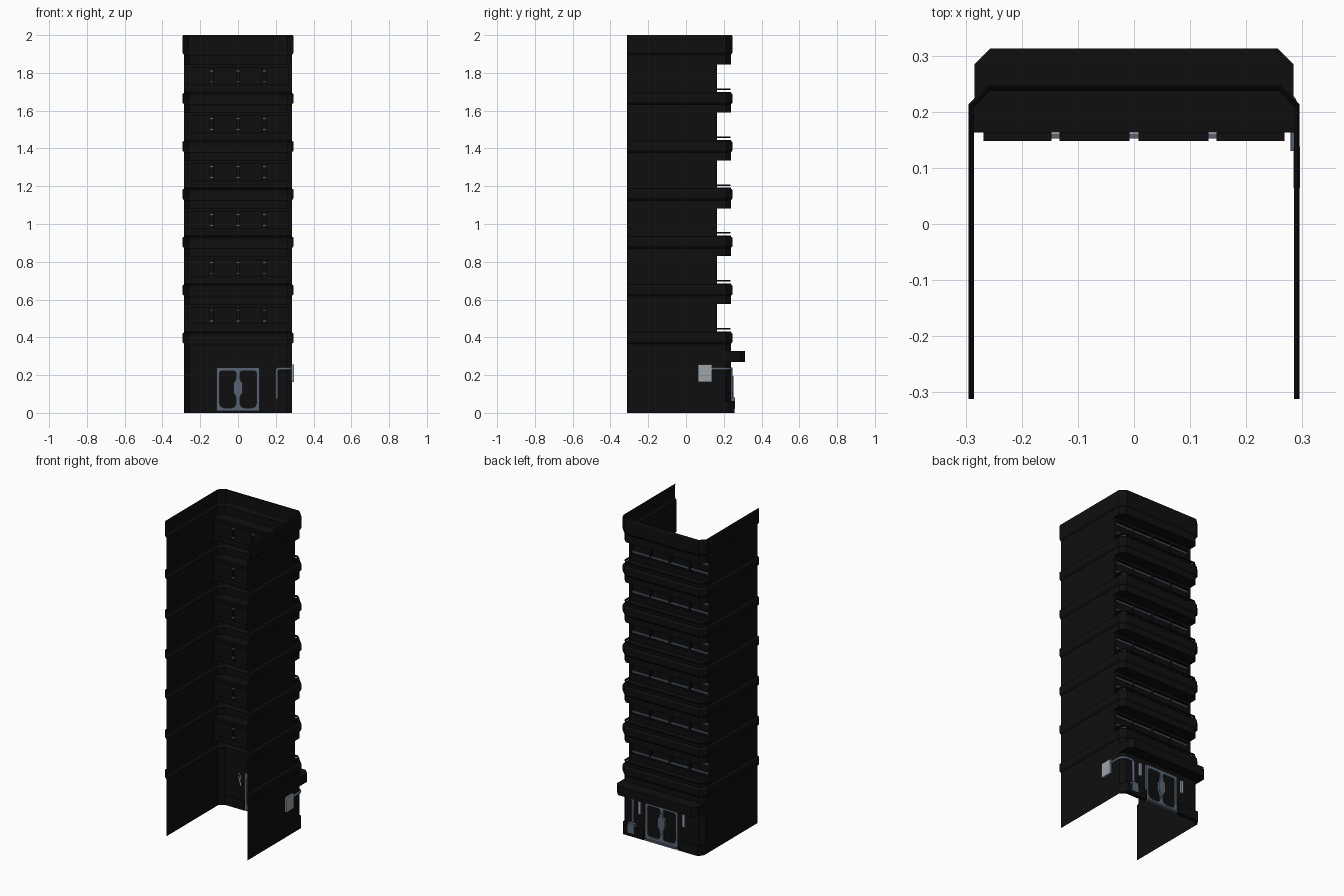
import bpy, bmesh, math

if "Cube" in bpy.data.objects:
    bpy.data.objects.remove(bpy.data.objects["Cube"])

def material(name, col):
    m = bpy.data.materials.new(name)
    m.diffuse_color = (*col, 1)
    m.use_nodes = True
    m.node_tree.nodes["Principled BSDF"].inputs["Base Color"].default_value = m.diffuse_color
    return m

BLACK = material("near_black", (0.0045, 0.0045, 0.0045))
SLATE = material("slate_metal", (0.10, 0.13, 0.175))
GREY = material("light_grey", (0.34, 0.37, 0.40))

W, YB, YF, YR, CH = 0.285, -0.312, 0.237, 0.163, 0.028
STEP, FLOORS = 0.2535, 6

def finish(name, bm, mat):
    me = bpy.data.meshes.new(name)
    bm.to_mesh(me)
    bm.free()
    me.materials.append(mat)
    ob = bpy.data.objects.new(name, me)
    bpy.context.collection.objects.link(ob)
    return ob

def add_box(bm, x0, x1, y0, y1, z0, z1):
    r = bmesh.ops.create_cube(bm, size=1)
    for v in r["verts"]:
        v.co = ((x0 + x1) / 2 + v.co.x * (x1 - x0),
                (y0 + y1) / 2 + v.co.y * (y1 - y0),
                (z0 + z1) / 2 + v.co.z * (z1 - z0))

def boxes(name, mat, *dims):
    bm = bmesh.new()
    for d in dims:
        add_box(bm, *d)
    return finish(name, bm, mat)

def prism(name, pts, z0, z1, mat):
    bm = bmesh.new()
    f = bm.faces.new([bm.verts.new((x, y, z0)) for x, y in pts])
    r = bmesh.ops.extrude_face_region(bm, geom=[f])
    for g in r["geom"]:
        if isinstance(g, bmesh.types.BMVert):
            g.co.z = z1
    bmesh.ops.recalc_face_normals(bm, faces=bm.faces[:])
    return finish(name, bm, mat)

def front_path(o):
    # open plan with chamfered facade corners, pushed out by o
    half = [(W + o, YB), (W + o, YF - CH + o * .4), (W - CH + o * .4, YF + o)]
    return half + [(-x, y) for x, y in reversed(half)]

def sheet(bm, profile):
    # thin wall swept round the plan
    rows = [[bm.verts.new((x, y, z)) for x, y in front_path(o)] for z, o in profile]
    for a, b in zip(rows, rows[1:]):
        for i in range(len(a) - 1):
            bm.faces.new((a[i], a[i + 1], b[i + 1], b[i]))

def quad(bm, *pts):
    bm.faces.new([bm.verts.new(p) for p in pts])

def ledge(bm, z):
    # horizontal closing face between recess wall and band
    pts = [(W, YR)] + front_path(0)[1:-1] + [(-W, YR)]
    bm.faces.new([bm.verts.new((x, y, z)) for x, y in pts])

def cornice(z0, z1, c0, c1):
    return [(z0, 0), (c0 - .008, 0), (c0, .007), (c0 + .006, .01),
            (c1 - .006, .01), (c1, .007), (c1 + .004, 0), (z1, 0)]

# Wall bands: ground storey, floor bands, roof parapet
bm = bmesh.new()
for k in range(FLOORS):
    d = STEP * k
    z0 = 0 if k == FLOORS - 1 else 1.59 - d
    sheet(bm, cornice(z0, 1.699 - d, 1.64 - d, 1.69 - d))
    ledge(bm, 1.699 - d)
    if z0:
        ledge(bm, z0)
ledge(bm, 1.845)
sheet(bm, [(1.845, 0), (1.895, 0), (1.905, .008), (1.912, .01), (1.988, .01), (2.0, .006)])
finish("wall_bands", bm, BLACK)

# Recessed storeys with four set-back windows each
WIN = [(-.268, -.147), (-.133, -.008), (.008, .133), (.147, .268)]
cols = [-W] + [x for w in WIN for x in w] + [W]
bm = bmesh.new()
bars, rails = bmesh.new(), bmesh.new()
for k in range(FLOORS):
    d = STEP * k
    zb, zt = 1.699 - d, 1.845 - d
    wa, wb, yi = 1.737 - d, 1.828 - d, YR - .015
    for s in (-W, W):
        quad(bm, (s, YB, zb), (s, YR, zb), (s, YR, zt), (s, YB, zt))
    for a, b in ((zb, wa), (wb, zt)):
        quad(bm, (W, YR, a), (-W, YR, a), (-W, YR, b), (W, YR, b))
    for i, (x0, x1) in enumerate(zip(cols, cols[1:])):
        y = yi if i % 2 else YR
        quad(bm, (x1, y, wa), (x0, y, wa), (x0, y, wb), (x1, y, wb))
        if i % 2:
            for z in (wa, wb):
                quad(bm, (x0, yi, z), (x1, yi, z), (x1, YR, z), (x0, YR, z))
            for x in (x0, x1):
                quad(bm, (x, yi, wa), (x, YR, wa), (x, YR, wb), (x, yi, wb))
    # window bars running behind the mullions
    for z in (1.753 - d, 1.811 - d):
        add_box(bars, -.266, .266, YR - .011, YR - .002, z - .005, z + .005)
    # thin balcony rail
    za, zc = zb + .01, zb + .018
    add_box(rails, -W + CH, W - CH, YF - .012, YF - .002, za, zc)
    for s in (-1, 1):
        x0, x1 = sorted((s * W, s * (W - .01)))
        add_box(rails, x0, x1, YR, YF - CH, za, zc)
        p = [(W, YF - CH), (W - CH, YF - .002), (W - CH, YF - .012), (W - .01, YF - CH)]
        for z in (za, zc):
            quad(rails, *[(s * x, y, z) for x, y in p])
        quad(rails, *[(s * x, y, z) for (x, y), z in
                      ((p[0], za), (p[1], za), (p[1], zc), (p[0], zc))])
finish("recessed_window_walls", bm, BLACK)
finish("window_bars", bars, SLATE)
finish("balcony_rails", rails, BLACK)

# Entrance canopy
X, Y = .284, .313
prism("entrance_canopy", [(X, YF - CH), (X, Y - CH), (X - CH, Y), (-X + CH, Y),
                          (-X, Y - CH), (-X, YF - CH), (-X + CH, YF), (X - CH, YF)],
      .27, .328, BLACK)

# Plinth either side of the door
for s, side in ((1, "right"), (-1, "left")):
    prism("plinth_" + side, [(s * .12, YF - .004), (s * .12, .257), (s * .262, .257),
                             (s * .285, YF - CH + .015), (s * .285, YF - CH), (s * (W - CH), YF - .004)],
          0, .062, BLACK)

# Door frame, visible from both sides of the thin wall
fy = (YF - .01, YF + .01)
boxes("door_frame", SLATE,
      (-.115, -.098, *fy, .015, .238), (.098, .115, *fy, .015, .238),
      (-.115, .115, *fy, .222, .24), (-.115, .115, *fy, .01, .026),
      (-.010, .010, *fy, .02, .23))

# Corner fillets of the door leaves
bm = bmesh.new()
for s in (-1, 1):
    for cx, dx in ((.098, -1), (.01, 1)):
        for cz, dz, r in ((.026, 1, .024), (.222, -1, .012)):
            for y in fy:
                quad(bm, (s * cx, y, cz), (s * (cx + dx * r), y, cz),
                     (s * (cx + dx * r * .3), y, cz + dz * r * .3), (s * cx, y, cz + dz * r))
finish("door_corner_fillets", bm, SLATE)

# Door handle plate: bulged outline
bm = bmesh.new()
half = [(.008, .07), (.014, .095), (.024, .105), (.024, .16), (.014, .17), (.008, .195)]
out = half + [(-x, z) for x, z in reversed(half)]
f = bm.faces.new([bm.verts.new((x, fy[0] - .002, z)) for x, z in out])
r = bmesh.ops.extrude_face_region(bm, geom=[f])
for g in r["geom"]:
    if isinstance(g, bmesh.types.BMVert):
        g.co.y = fy[1] + .004
bmesh.ops.recalc_face_normals(bm, faces=bm.faces[:])
finish("door_handle_plate", bm, SLATE)

# Doorstep, wall lamps, meter boxes
boxes("doorstep", SLATE, (-.11, .11, YF, .257, 0, .010))
boxes("wall_lamps", GREY, *[(x - .009, x + .009, YF, YF + .01, .15, .23) for x in (-.155, .155)])
boxes("side_cabinet", GREY, (W - .001, .296, .064, .138, .163, .255))
boxes("junction_box", SLATE, (.182, .228, YF, .259, .02, .082))

# Pipe from cabinet round the corner down to the junction box
cu = bpy.data.curves.new("pipe", "CURVE")
cu.dimensions = "3D"
cu.bevel_depth = .008
cu.bevel_resolution = 1
cu.use_fill_caps = True
path = [(.287, .13, .234), (.287, .205, .234), (.281, .22, .234), (.265, .235, .234),
        (.25, .239, .234), (.214, .239, .234), (.206, .239, .226), (.206, .239, .075)]
sp = cu.splines.new("POLY")
sp.points.add(len(path) - 1)
for p, c in zip(sp.points, path):
    p.co = (*c, 1)
cu.materials.append(SLATE)
bpy.context.collection.objects.link(bpy.data.objects.new("pipe", cu))
